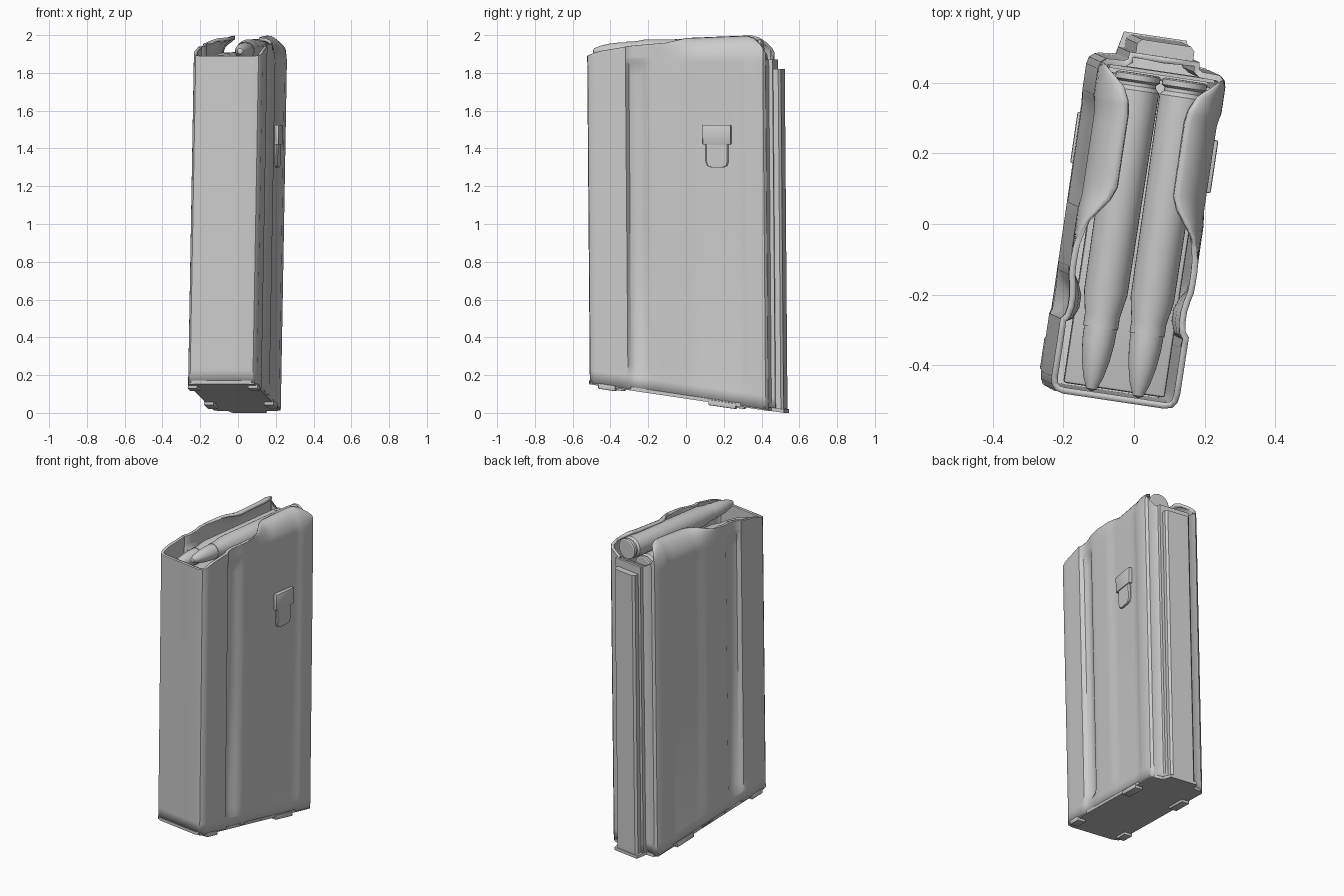
import bpy, bmesh, math
from mathutils import Matrix

if "Cube" in bpy.data.objects:
    bpy.data.objects.remove(bpy.data.objects["Cube"])

grey = bpy.data.materials.new("plain_grey")
grey.use_nodes = True
grey.diffuse_color = (0.6, 0.6, 0.6, 1)
grey.node_tree.nodes["Principled BSDF"].inputs["Base Color"].default_value = (0.6, 0.6, 0.6, 1)

# The whole model is turned slightly and leans a little
LEAN = Matrix(((1, 0, 0.0175, -0.0175), (0, 1, -0.008, 0.008), (0, 0, 1, 0), (0, 0, 0, 1)))
PLACE = LEAN @ Matrix.Rotation(math.radians(-8.5), 4, 'Z')


def finish(name, bm, angle=35):
    bm.transform(PLACE)
    mesh = bpy.data.meshes.new(name)
    bm.to_mesh(mesh)
    bm.free()
    mesh.materials.append(grey)
    ob = bpy.data.objects.new(name, mesh)
    bpy.context.collection.objects.link(ob)
    bpy.ops.object.select_all(action='DESELECT')
    bpy.context.view_layer.objects.active = ob
    ob.select_set(True)
    bpy.ops.object.shade_smooth_by_angle(angle=math.radians(angle))
    return ob


def interp(x, table):
    if x <= table[0][0]:
        return table[0][1]
    for (a, p), (b, q) in zip(table, table[1:]):
        if x <= b:
            return p + (q - p) * (x - a) / (b - a)
    return table[-1][1]


def floor_z(y):
    return 0.085 - 0.147 * y


def mirrored(half):
    return half + [(-x, y) for x, y in reversed(half)]


def grid_faces(bm, rows, closed=True):
    n = len(rows[0])
    for lo, hi in zip(rows, rows[1:]):
        for i in range(n if closed else n - 1):
            k = (i + 1) % n
            bm.faces.new((lo[i], lo[k], hi[k], hi[i]))


def prism(name, outline, low, high, bevel=0.0):
    bm = bmesh.new()
    rows = [[bm.verts.new((x, y, f(y))) for x, y in outline] for f in (low, high)]
    grid_faces(bm, rows)
    bm.faces.new(rows[0][::-1])
    bm.faces.new(rows[1])
    bmesh.ops.recalc_face_normals(bm, faces=bm.faces[:])
    if bevel:
        bmesh.ops.bevel(bm, geom=bm.edges[:], offset=bevel, segments=2,
                        profile=0.5, affect='EDGES')
    return finish(name, bm)


def rect(x0, x1, y0, y1):
    return [(x0, y0), (x1, y0), (x1, y1), (x0, y1)]


# Body outline: half width, depth, and how much each point sinks into a groove
HALF = [(0.0, -0.50, 0), (0.145, -0.50, 0), (0.168, -0.494, 0), (0.18, -0.478, 0),
        (0.184, -0.455, 0), (0.184, -0.29, 0), (0.18, -0.275, 0.02), (0.18, -0.25, 0.03),
        (0.18, -0.22, 0.03), (0.18, -0.19, 0.018), (0.18, -0.165, 0.003), (0.18, -0.14, 0),
        (0.18, 0.03, 0), (0.18, 0.065, 0.009), (0.18, 0.31, 0.009), (0.182, 0.335, 0.004),
        (0.183, 0.35, 0), (0.183, 0.425, 0), (0.178, 0.445, 0), (0.163, 0.457, 0),
        (0.112, 0.459, 0), (0.102, 0.465, 0), (0.10, 0.485, 0), (0.0, 0.485, 0)]
side = []
for a, b in zip(HALF, HALF[1:]):
    steps = max(1, math.ceil((b[1] - a[1]) / 0.04))
    side += [tuple(p + (q - p) * s / steps for p, q in zip(a, b)) for s in range(steps)]
side.append(HALF[-1])
ring = side + [(-x, y, g) for x, y, g in side[-2:0:-1]]

RIM = [(-0.50, 1.89), (-0.43, 1.915), (-0.25, 1.945), (-0.07, 1.96), (0.03, 1.985),
       (0.2, 1.992), (0.36, 1.998), (0.40, 1.98), (0.44, 1.94), (0.46, 1.90)]
LIP = [(-0.08, 0), (-0.04, 0.15), (0.0, 0.35), (0.04, 0.7), (0.09, 1), (0.36, 1),
       (0.40, 0.75), (0.44, 0.15), (0.455, 0)]
NECK = 1.85

# Open shell with grooves, its rim curling into the two feed lips
bm = bmesh.new()
rows = []
for lift, level, groove in ((0, 0, 0), (0.07, 0, 0.1), (0.13, 0, 1), (0, 1.0, 1),
                            (0, 1.78, 1), (0, NECK, 0.75)):
    rows.append([bm.verts.new((x - math.copysign(g * groove, x), y, level or floor_z(y) + lift))
                 for x, y, g in ring])
for step in range(1, 9):
    a = math.pi / 2 * step / 8
    row = []
    for x, y, g in ring:
        top = 1.87 if y > 0 and abs(x) < 0.115 else interp(y, RIM)
        curl = 0.095 * interp(y, LIP) * (1 - math.cos(a)) if y < 0.458 else 0
        inset = math.copysign(g * 0.4 + curl, x)
        row.append(bm.verts.new((x - inset, y, NECK + (top - NECK) * math.sin(a))))
    rows.append(row)
grid_faces(bm, rows)
body = finish("magazine_body", bm)
wall = body.modifiers.new("wall", 'SOLIDIFY')
wall.thickness = 0.018
wall.offset = -1

# Spine down the back
spine = [(0.082, 0.47), (0.082, 0.512), (0.07, 0.525)]
prism("back_spine", mirrored(spine), floor_z, lambda y: 1.82)
prism("back_inner_plate", rect(-0.15, 0.15, 0.432, 0.442), lambda y: 1.5, lambda y: 1.86)

# Floor plate with folded tabs on both sides
plate = [(0.14, -0.505), (0.175, -0.49), (0.18, -0.46), (0.18, 0.44), (0.155, 0.46),
         (0.105, 0.465), (0.09, 0.53)]
prism("floor_plate", mirrored(plate), lambda y: floor_z(y) - 0.007, lambda y: floor_z(y) + 0.012)
for s, label in ((1, "left"), (-1, "right")):
    for y0, y1, part in ((-0.45, -0.357, "front"), (0.14, 0.285, "back")):
        prism(f"{label}_{part}_floor_tab", rect(*sorted((s * 0.135, s * 0.187)), y0, y1),
              lambda y: floor_z(y) - 0.023, lambda y: floor_z(y) + 0.006, 0.004)

# Catch on one side: upper block and a lower rounded tongue
prism("catch_block", rect(0.155, 0.192, 0.12, 0.272), lambda y: 1.42, lambda y: 1.525, 0.006)
bm = bmesh.new()
shape = [(0.135, 1.43), (0.135, 1.33), (0.143, 1.308), (0.165, 1.30),
         (0.227, 1.30), (0.249, 1.308), (0.257, 1.33), (0.257, 1.43)]
layers = [[bm.verts.new((x + tilt * (z - 1.30), 0.196 + (y - 0.196) * k, z)) for y, z in shape]
          for x, tilt, k in ((0.155, 0, 1), (0.178, 0, 1), (0.184, 0.02, 0.9))]
grid_faces(bm, layers)
bm.faces.new(layers[-1])
bmesh.ops.recalc_face_normals(bm, faces=bm.faces[:])
finish("catch_tongue", bm)

# Cartridges, lathed along the depth axis
CASE = [(0.0, 0.428), (0.058, 0.428), (0.064, 0.424), (0.064, 0.408), (0.055, 0.402),
        (0.055, 0.392), (0.066, 0.38), (0.062, -0.20), (0.05, -0.265), (0.05, -0.30),
        (0.047, -0.30), (0.046, -0.34), (0.040, -0.39), (0.029, -0.44), (0.015, -0.475),
        (0.0, -0.482)]


def cartridge(name, x, z):
    bm = bmesh.new()
    prof = [bm.verts.new((r, y, 0)) for r, y in CASE]
    edges = [bm.edges.new(pair) for pair in zip(prof, prof[1:])]
    bmesh.ops.spin(bm, geom=prof + edges, cent=(0, 0, 0), axis=(0, 1, 0),
                   angle=math.tau, steps=32, use_duplicate=False)
    bmesh.ops.remove_doubles(bm, verts=bm.verts[:], dist=0.0005)
    bmesh.ops.recalc_face_normals(bm, faces=bm.faces[:])
    bm.transform(Matrix.Translation((x, 0, z)))
    finish(name, bm, 30)


cartridge("upper_cartridge", 0.066, 1.915)
cartridge("lower_cartridge", -0.066, 1.845)

# Follower under the cartridges
prism("follower", rect(-0.145, 0.145, -0.47, 0.42), lambda y: 1.69, lambda y: 1.74, 0.008)
